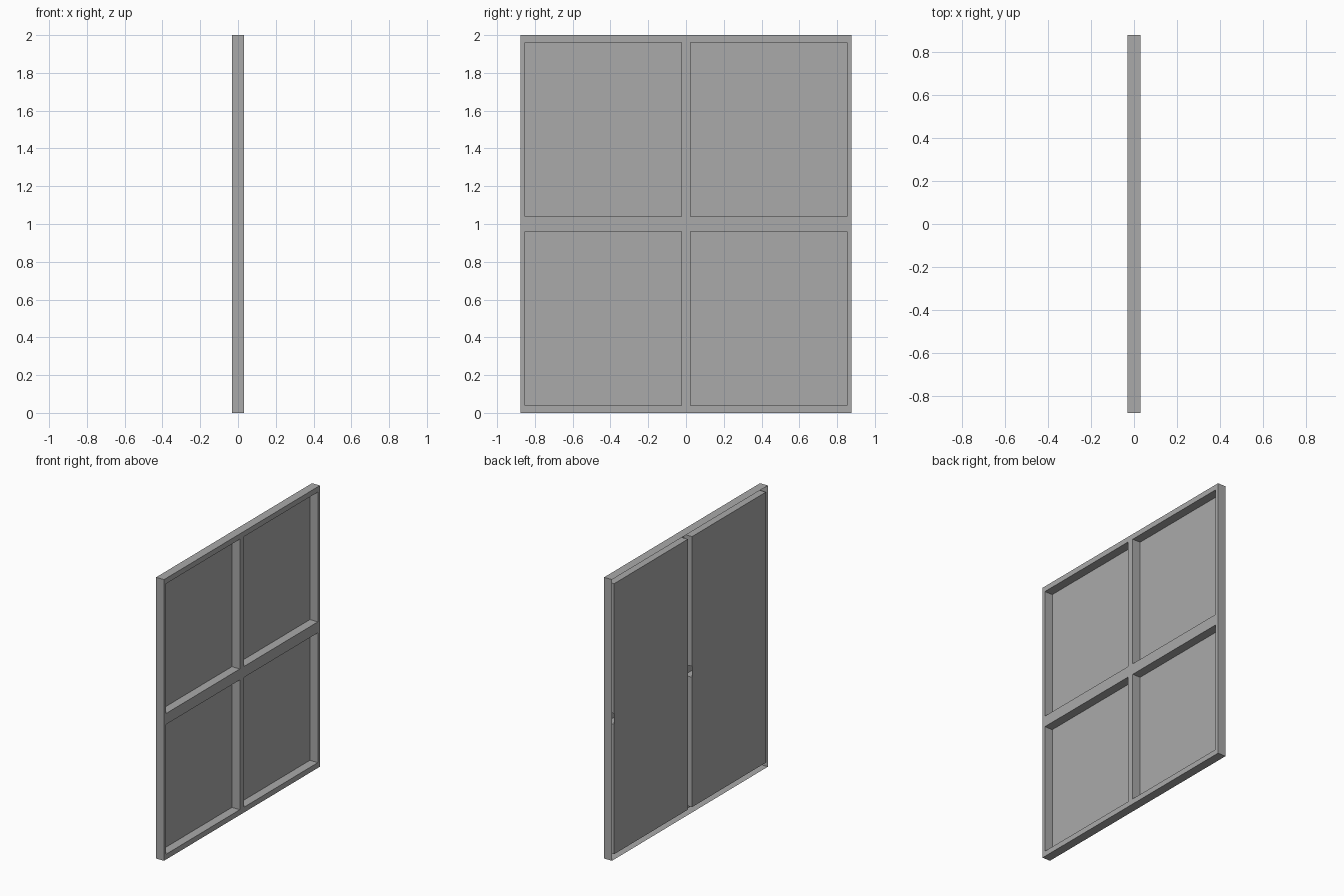
import bpy
import bmesh

default_cube = bpy.data.objects.get("Cube")
if default_cube:
    bpy.data.objects.remove(default_cube, do_unlink=True)

FRONT, BACK = 0.031, -0.031
Y_CUTS = [-0.876, -0.853, -0.024, 0.024, 0.853, 0.876]
Z_CUTS = [0.0, 0.038, 0.961, 1.039, 1.962, 2.0]

grey = bpy.data.materials.new("mid_grey")
grey.use_nodes = True
grey.diffuse_color = (0.4, 0.4, 0.4, 1.0)
grey.node_tree.nodes["Principled BSDF"].inputs["Base Color"].default_value = grey.diffuse_color


def finish(bm, name):
    mesh = bpy.data.meshes.new(name)
    bm.to_mesh(mesh)
    bm.free()
    mesh.materials.append(grey)
    obj = bpy.data.objects.new(name, mesh)
    bpy.context.collection.objects.link(obj)
    return obj


def add_rect(bm, x, y0, y1, z0, z1):
    corners = [(x, y0, z0), (x, y1, z0), (x, y1, z1), (x, y0, z1)]
    return bm.faces.new([bm.verts.new(c) for c in corners])


# Window frame: a flat lattice with four openings, all its rims folded back
bm = bmesh.new()
for i in range(5):
    for j in range(5):
        if i % 2 and j % 2:
            continue
        add_rect(bm, FRONT, Y_CUTS[i], Y_CUTS[i + 1], Z_CUTS[j], Z_CUTS[j + 1])
bmesh.ops.remove_doubles(bm, verts=bm.verts, dist=0.0001)
rims = [e for e in bm.edges if e.is_boundary]
folded = bmesh.ops.extrude_edge_only(bm, edges=rims)["geom"]
for v in folded:
    if isinstance(v, bmesh.types.BMVert):
        v.co.x = BACK
bmesh.ops.recalc_face_normals(bm, faces=bm.faces)
bm.normal_update()
lattice = next(f for f in bm.faces if abs(f.normal.x) > 0.9)
if lattice.normal.x < 0:
    bmesh.ops.reverse_faces(bm, faces=bm.faces)
bmesh.ops.dissolve_limit(bm, angle_limit=0.01, verts=bm.verts, edges=bm.edges)
finish(bm, "window_frame")

# Two full-height panes closing the openings at the back
for name, k in (("right_pane", 1), ("left_pane", 3)):
    bm = bmesh.new()
    add_rect(bm, BACK, Y_CUTS[k], Y_CUTS[k + 1], Z_CUTS[1], Z_CUTS[4])
    finish(bm, name)
